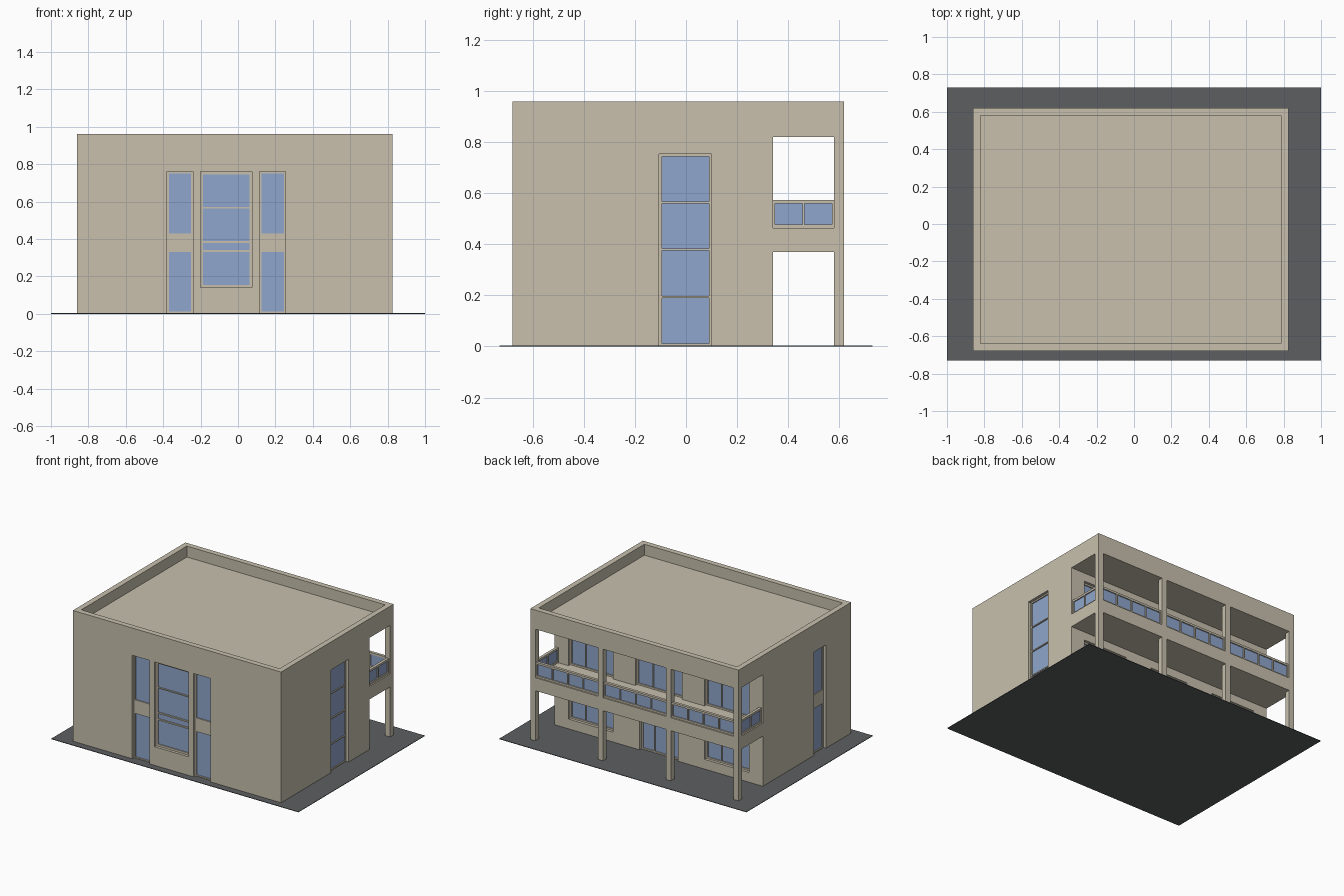
import bpy, bmesh

if "Cube" in bpy.data.objects:
    bpy.data.objects.remove(bpy.data.objects["Cube"])

def material(name, rgb):
    m = bpy.data.materials.new(name)
    m.diffuse_color = (*rgb, 1)
    m.use_nodes = True
    m.node_tree.nodes["Principled BSDF"].inputs["Base Color"].default_value = m.diffuse_color
    return m

WALL = material("beige_plaster", (0.578, 0.527, 0.423))
GLASS = material("blue_glass", (0.275, 0.381, 0.604))
PAVING = material("dark_paving", (0.107, 0.114, 0.120))

X0, X1, Y0, Y1 = -0.86, 0.825, -0.68, 0.62   # outer faces of the house
T, H = 0.04, 0.96                            # wall thickness, height
MID = (X0 + X1) / 2
BACK = 0.34                                  # back wall behind the porch
BASE = 0.002


def finish(bm, name, mat):
    bmesh.ops.recalc_face_normals(bm, faces=bm.faces)
    me = bpy.data.meshes.new(name)
    bm.to_mesh(me)
    bm.free()
    me.materials.append(mat)
    ob = bpy.data.objects.new(name, me)
    bpy.context.collection.objects.link(ob)
    return ob


def panel(name, axis, pos, depth, u, z, holes=(), mat=WALL):
    """Upright slab along 'x' or 'y' with rectangular holes (u0, u1, z0, z1)."""
    us = sorted({round(v, 4) for v in [*u, *[e for h in holes for e in h[:2]]]})
    zs = sorted({round(v, 4) for v in [*z, *[e for h in holes for e in h[2:]]]})
    bm = bmesh.new()
    grid = {}

    def vert(a, c):
        if (a, c) not in grid:
            grid[a, c] = bm.verts.new((a, pos, c) if axis == 'x' else (pos, a, c))
        return grid[a, c]

    for a, b in zip(us, us[1:]):
        for c, d in zip(zs, zs[1:]):
            mu, mz = (a + b) / 2, (c + d) / 2
            if not any(h[0] < mu < h[1] and h[2] < mz < h[3] for h in holes):
                bm.faces.new([vert(a, c), vert(b, c), vert(b, d), vert(a, d)])
    ext = bmesh.ops.extrude_face_region(bm, geom=bm.faces[:], use_keep_orig=True)
    move = (0, depth, 0) if axis == 'x' else (depth, 0, 0)
    bmesh.ops.translate(bm, vec=move,
                        verts=[g for g in ext["geom"] if isinstance(g, bmesh.types.BMVert)])
    return finish(bm, name, mat)


def box(name, x, y, z, mat=WALL):
    return panel(name, 'x', y[0], y[1] - y[0], x, z, mat=mat)


def window(name, axis, face, inward, opening, cols=1, rows=None, frame=0.012,
           recess=0.02, bar=0.008):
    """Frame with a grid of panes, and one glass plate inside it."""
    u0, u1, z0, z1 = opening
    rows = rows or [(z0 + frame, z1 - frame)]
    w = (u1 - u0 - 2 * frame + bar) / cols
    panes = [(u0 + frame + i * w, u0 + frame + (i + 1) * w - bar, a, b)
             for i in range(cols) for a, b in rows]
    panel(name + "_frame", axis, face + inward * recess, inward * 0.02,
          (u0, u1), (z0, z1), panes)
    panel(name + "_glass", axis, face + inward * (recess + 0.008), inward * 0.006,
          (u0 + 0.004, u1 - 0.004), (z0 + 0.004, z1 - 0.004), mat=GLASS)


# Paved base
box("paving", (-1, 1), (-0.73, 0.73), (0, 0.004), PAVING)

# Front wall with a wide centre window and two tall slots
slot_rows = [(0.012, 0.33), (0.43, 0.75)]
front = [(-0.38, -0.24, BASE, 0.76), (0.115, 0.255, BASE, 0.76)]
centre = (-0.20, 0.075, 0.14, 0.76)
panel("front_wall", 'x', Y0, T, (X0, X1), (BASE, H), front + [centre])
for side, o in zip(("left", "right"), front):
    window("front_slot_" + side, 'x', Y0, 1, o, rows=slot_rows, frame=0.01)
window("front_window", 'x', Y0, 1, centre, frame=0.014,
       rows=[(0.155, 0.33), (0.34, 0.378), (0.388, 0.563), (0.571, 0.745)])

# Side walls, open at the porch ends
porch = (BACK, Y1 - T)
ends = [(*porch, BASE, 0.37), (*porch, 0.465, 0.82)]
right_open = (-0.105, 0.10, BASE, 0.755)
left_open = (-0.39, -0.25, BASE, 0.76)
panel("right_wall", 'y', X1, -T, (Y0 + T, Y1 - T), (BASE, H), ends + [right_open])
panel("left_wall", 'y', X0, T, (Y0 + T, Y1 - T), (BASE, H), ends + [left_open])
window("right_window", 'y', X1, -1, right_open, frame=0.01,
       rows=[(0.012, 0.19), (0.198, 0.376), (0.384, 0.56), (0.568, 0.745)])
window("left_slot", 'y', X0, 1, left_open, rows=slot_rows, frame=0.01)

# Porch front: four columns with beams, three bays
step = (X1 - X0 - T) / 3
bays = [(X0 + T + i * step, X0 + (i + 1) * step) for i in range(3)]
panel("porch_columns_and_beams", 'x', Y1, -T, (X0, X1), (BASE, H),
      [(*b, *z) for b in bays for z in ((BASE, 0.37), (0.465, 0.82))])

# Balcony railings with glass panes
rail = dict(rows=[(0.478, 0.56)], recess=0.01, frame=0.008)
for i, b in enumerate(bays):
    window(f"balcony_rail_{i + 1}", 'x', Y1, -1, (*b, 0.465, 0.575), cols=4, **rail)
window("balcony_rail_right", 'y', X1, -1, (*porch, 0.465, 0.575), cols=2, **rail)
window("balcony_rail_left", 'y', X0, 1, (*porch, 0.465, 0.575), cols=2, **rail)

# Back wall behind the porch: windows, garden door, balcony doors
back = {"garden_door": (MID - 0.155, MID + 0.155, BASE, 0.31),
        "balcony_door_centre": (MID - 0.19, MID + 0.19, 0.465, 0.76)}
for side, s in (("left", -1), ("right", 1)):
    u = sorted((MID + s * 0.37, MID + s * 0.73))
    back["back_window_" + side] = (*u, 0.075, 0.31)
    back["balcony_door_" + side] = (*u, 0.465, 0.76)
panel("back_wall", 'x', BACK, -T, (X0 + T, X1 - T), (BASE, 0.82), list(back.values()))
for name, o in back.items():
    window(name, 'x', BACK, -1, o, cols=3)

# Balcony floor and roof slab below the parapet
box("balcony_floor", (X0 + T, X1 - T), porch, (0.37, 0.465))
box("roof", (X0 + T, X1 - T), (Y0 + T, Y1 - T), (0.82, 0.88))
